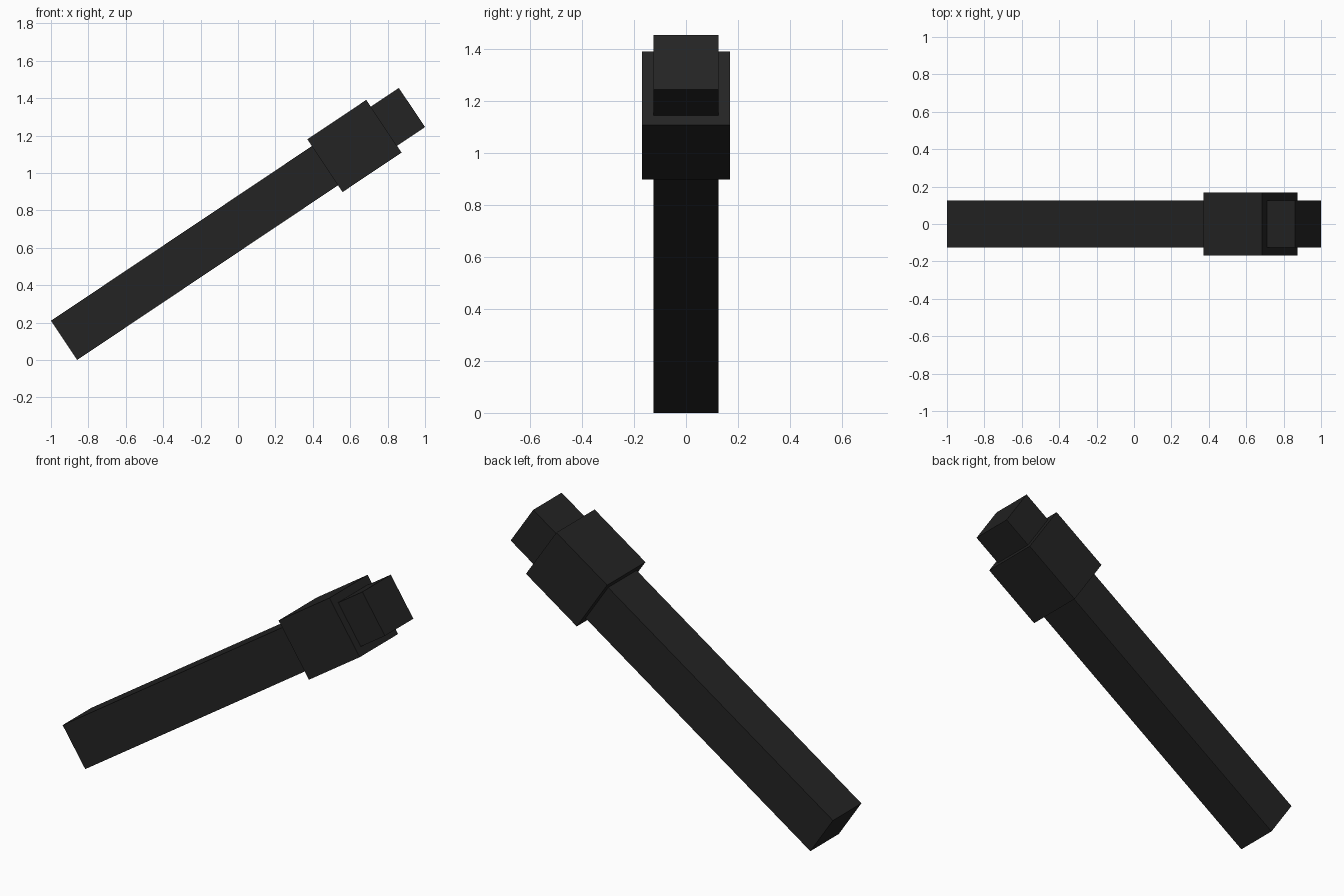
import bpy, math
from mathutils import Matrix

if "Cube" in bpy.data.objects:
    bpy.data.objects.remove(bpy.data.objects["Cube"])

TILT = math.radians(33.8)      # slope of the whole hammer-like bar
CENTRE_Z = 0.7275

black = bpy.data.materials.new("charcoal black")
black.diffuse_color = (0.017, 0.017, 0.017, 1)
black.use_nodes = True
black.node_tree.nodes["Principled BSDF"].inputs["Base Color"].default_value = black.diffuse_color


def tilted_box(name, along, length, width):
    """Square box lying along the tilted axis, offset from the bar's middle."""
    bpy.ops.mesh.primitive_cube_add(size=1)
    ob = bpy.context.object
    ob.name = name
    ob.data.transform(Matrix.Diagonal((length, width, width, 1)))
    ob.location = (along * math.cos(TILT), 0, CENTRE_Z + along * math.sin(TILT))
    ob.rotation_euler = (0, -TILT, 0)
    ob.data.materials.append(black)
    return ob


# long square bar running right through the collar
tilted_box("bar", 0, 2.238, 0.252)
# thicker collar near the upper end
tilted_box("collar", 0.749, 0.379, 0.339)
